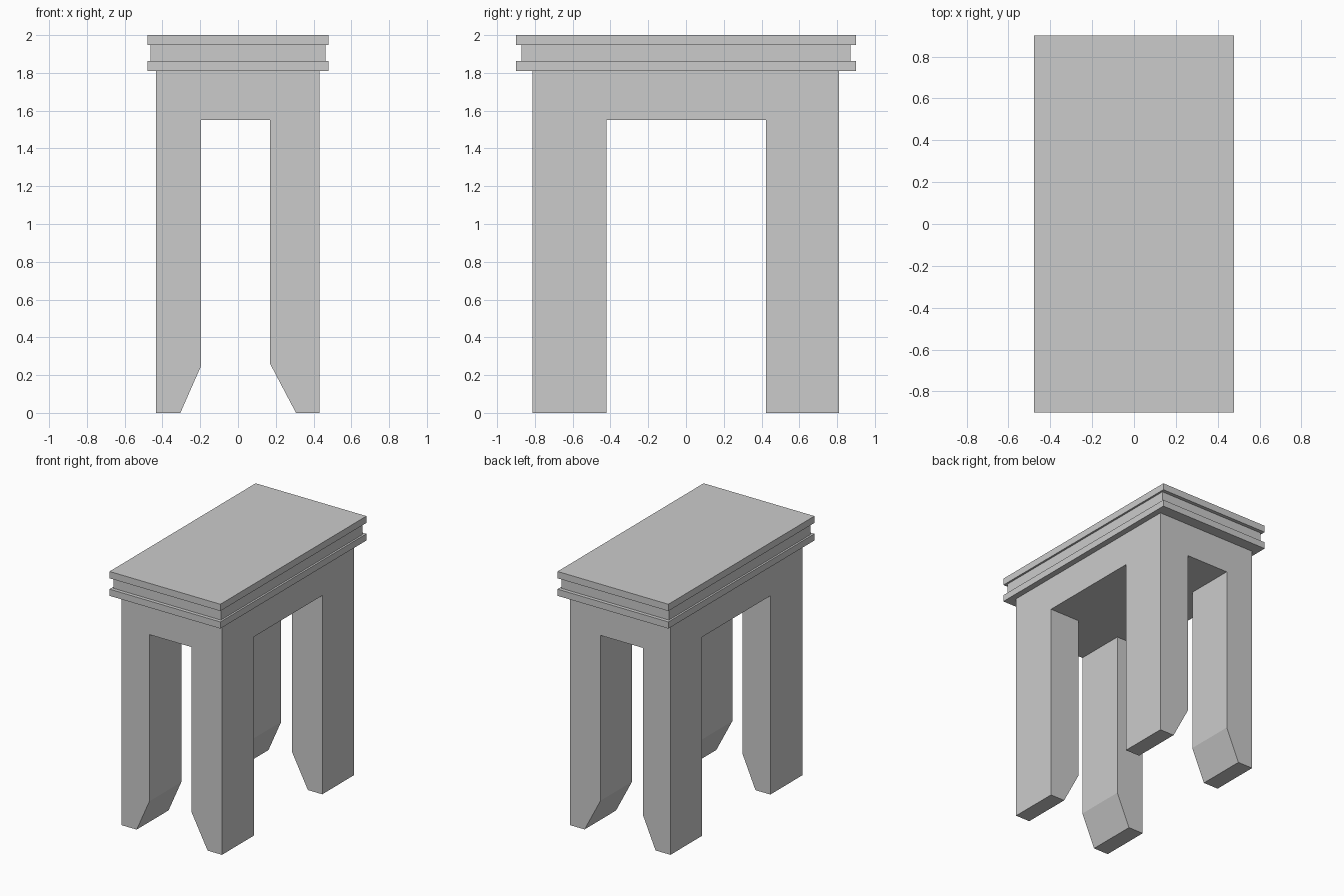
import bpy, bmesh

if "Cube" in bpy.data.objects:
    bpy.data.objects.remove(bpy.data.objects["Cube"])


def make_object(name, bm):
    bmesh.ops.recalc_face_normals(bm, faces=bm.faces)
    mesh = bpy.data.meshes.new(name)
    bm.to_mesh(mesh)
    bm.free()
    obj = bpy.data.objects.new(name, mesh)
    bpy.context.collection.objects.link(obj)
    return obj


def extrude_profile(name, profile, y0, y1):
    """Extrude an (x, z) outline along y."""
    bm = bmesh.new()
    face = bm.faces.new([bm.verts.new((x, y0, z)) for x, z in profile])
    ext = bmesh.ops.extrude_face_region(bm, geom=[face])["geom"]
    moved = [v for v in ext if isinstance(v, bmesh.types.BMVert)]
    bmesh.ops.translate(bm, vec=(0, y1 - y0, 0), verts=moved)
    return make_object(name, bm)


def loft_rectangles(name, rings):
    """Stack centred rectangles (half x, half y, z) into one closed solid."""
    bm = bmesh.new()
    loops = [[bm.verts.new((sx * hx, sy * hy, z))
              for sx, sy in ((-1, -1), (1, -1), (1, 1), (-1, 1))]
             for hx, hy, z in rings]
    for a, b in zip(loops, loops[1:]):
        for i in range(4):
            j = (i + 1) % 4
            bm.faces.new((a[i], a[j], b[j], b[i]))
    bm.faces.new(loops[0][::-1])
    bm.faces.new(loops[-1])
    return make_object(name, bm)


# Arch body: front outline with tapered feet
outline = [(-0.434, 0), (-0.305, 0), (-0.195, 0.25), (-0.195, 1.55),
           (0.17, 1.55), (0.17, 0.26), (0.307, 0), (0.431, 0),
           (0.431, 1.81), (-0.434, 1.81)]
body = extrude_profile("arch_body", outline, -0.813, 0.811)

# Side passage cut through the body, leaving four legs
cutter = extrude_profile("side_passage_cutter",
                         [(-1, -0.5), (1, -0.5), (1, 1.55), (-1, 1.55)],
                         -0.42, 0.423)
cutter.hide_render = True
cut = body.modifiers.new("side_passage", 'BOOLEAN')
cut.operation = 'DIFFERENCE'
cut.solver = 'EXACT'
cut.object = cutter
bpy.context.view_layer.objects.active = body
bpy.ops.object.modifier_apply(modifier=cut.name)
bpy.data.objects.remove(cutter)

# Cornice: two projecting slabs with a recessed band between
wide, narrow = (0.478, 0.90), (0.463, 0.872)
loft_rectangles("cornice", [(*wide, 1.81), (*wide, 1.862),
                            (*narrow, 1.862), (*narrow, 1.947),
                            (*wide, 1.947), (*wide, 2.0)])
